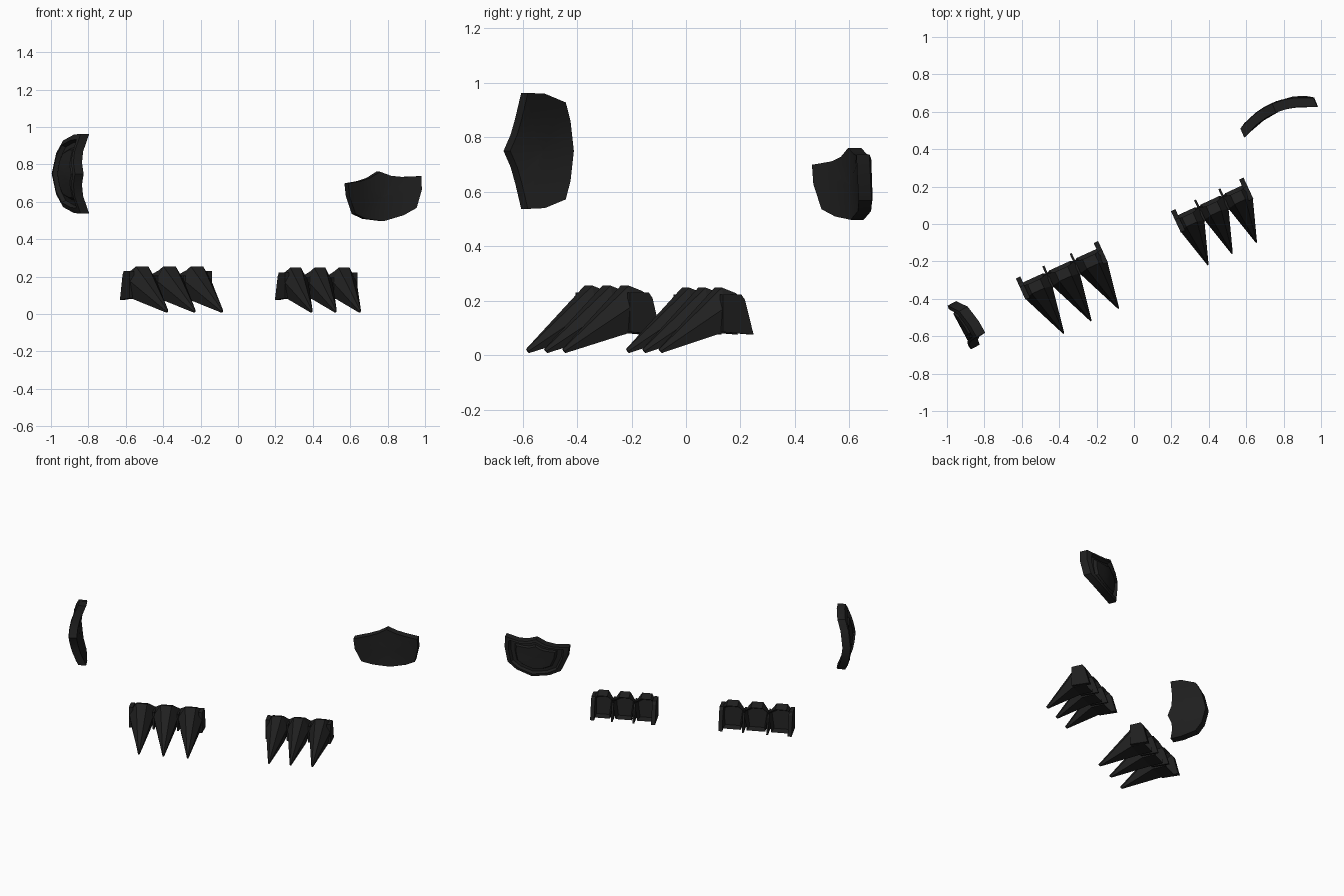
import bpy, bmesh, math
from mathutils import Vector

cube = bpy.data.objects.get("Cube")
if cube:
    bpy.data.objects.remove(cube, do_unlink=True)

black = bpy.data.materials.new("charcoal_black")
black.use_nodes = True
tone = (0.014, 0.014, 0.014, 1)
black.diffuse_color = tone
black.node_tree.nodes["Principled BSDF"].inputs["Base Color"].default_value = tone


def finish(bm, name, smooth=False):
    bmesh.ops.recalc_face_normals(bm, faces=bm.faces)
    mesh = bpy.data.meshes.new(name)
    bm.to_mesh(mesh)
    bm.free()
    mesh.materials.append(black)
    obj = bpy.data.objects.new(name, mesh)
    bpy.context.collection.objects.link(obj)
    if smooth:
        bpy.ops.object.select_all(action="DESELECT")
        bpy.context.view_layer.objects.active = obj
        obj.select_set(True)
        bpy.ops.object.shade_smooth_by_angle(angle=math.radians(30))
    return obj


def loft(bm, rings):
    """Bridge rings of equal length; returns the vertex loops."""
    loops = [[bm.verts.new(p) for p in ring] for ring in rings]
    for a, b in zip(loops, loops[1:]):
        n = len(a)
        for i in range(n):
            bm.faces.new((a[i], a[(i + 1) % n], b[(i + 1) % n], b[i]))
    return loops


def claw_row(side, start, end, reach, drift, height):
    """Three claws in a row, with a hollow back and ribs between the bays."""
    start, end = Vector(start), Vector(end)
    across = (end - start).normalized()
    forward = Vector((across.y, -across.x, 0))
    pitch = (end - start).length / 3

    def place(u, f, z):
        return start + across * u + forward * f + Vector((0, 0, z))

    # claws
    for i in range(3):
        mid, h = pitch * (i + 0.5), pitch / 2

        def section(top_f, low_f, low, shoulder, top, half, shift=0):
            c = mid + shift
            return [place(c - half * 0.75, low_f, low), place(c + half * 0.75, low_f, low),
                    place(c + half, (top_f + low_f) / 2, shoulder),
                    place(c + half * 0.45, top_f, top), place(c - half * 0.45, top_f, top),
                    place(c - half, (top_f + low_f) / 2, shoulder)]

        bm = bmesh.new()
        loops = loft(bm, [
            section(-0.07, -0.09, 0.08, height - 0.045, height - 0.02, h),
            section(-0.015, 0.0, 0.08, height - 0.075, height, h),
            section(reach, reach - 0.012, 0.008, 0.014, 0.022, 0.005, drift)])
        back = bm.faces.new(loops[0])
        bm.faces.new(loops[-1])
        bmesh.ops.recalc_face_normals(bm, faces=bm.faces)
        bmesh.ops.inset_region(bm, faces=[back], thickness=0.018, depth=-0.045)
        finish(bm, f"{side}_claw_{i + 1}")

    # end walls and thin ribs, longer at the bottom
    for i in range(4):
        outer = i in (0, 3)
        half = 0.013 if outer else 0.006
        u = pitch * i + (half if i == 0 else -half if i == 3 else 0)
        top = height - (0.025 if outer else 0.05)
        profile = [(0, 0.085), (-0.125, 0.075), (-0.118, 0.1),
                   (-0.09, top - 0.02), (-0.075, top), (0, top)]
        bm = bmesh.new()
        loops = loft(bm, [[place(u + s * half, f, z) for f, z in profile] for s in (-1, 1)])
        for loop in loops:
            bm.faces.new(loop)
        finish(bm, f"{side}_{'end_wall' if outer else 'rib'}_{i + 1}")


def guard(name, origin, across, up):
    """Curved pointed plate: smooth hollow face, stepped rim on the bulging face."""
    origin, across, up = Vector(origin), Vector(across).normalized(), Vector(up).normalized()
    outward = up.cross(across)
    half = [(0, 0.265), (0.06, 0.238), (0.12, 0.226), (0.213, 0.222),
            (0.21, 0.15), (0.178, 0.055), (0.11, 0.022), (0, 0)]
    outline = half + [(-s, t) for s, t in half[-2:0:-1]]
    centre = 0.13

    def place(s, t, d):
        bulge = 0.057 * (1 - (s / 0.213) ** 2)
        return origin + across * s + up * t + outward * (bulge + d)

    # (scale, depth) from the hollow face, over the edge, to the bulging face
    steps = [(0.03, 0), (0.35, 0), (0.7, 0), (1, 0), (1, 0.052), (0.86, 0.056),
             (0.8, 0.03), (0.66, 0.03), (0.6, 0.046), (0.3, 0.046), (0.03, 0.046)]
    bm = bmesh.new()
    loops = loft(bm, [[place(s * k, centre + (t - centre) * k, d) for s, t in outline]
                      for k, d in steps])
    bm.faces.new(loops[0])
    bm.faces.new(loops[-1])
    finish(bm, name, smooth=True)


claw_row("right", (-0.58, -0.405, 0), (-0.14, -0.205, 0), 0.25, 0.03, 0.255)
claw_row("left", (0.25, -0.045, 0), (0.638, 0.135, 0), 0.22, -0.012, 0.248)
guard("left_guard", (0.803, 0.552, 0.497), (0.923, 0.385, 0.09), (-0.083, -0.035, 1))
guard("right_guard", (-0.9, -0.385, 0.75), (0, 0, 1), (0.47, -0.88, 0))
